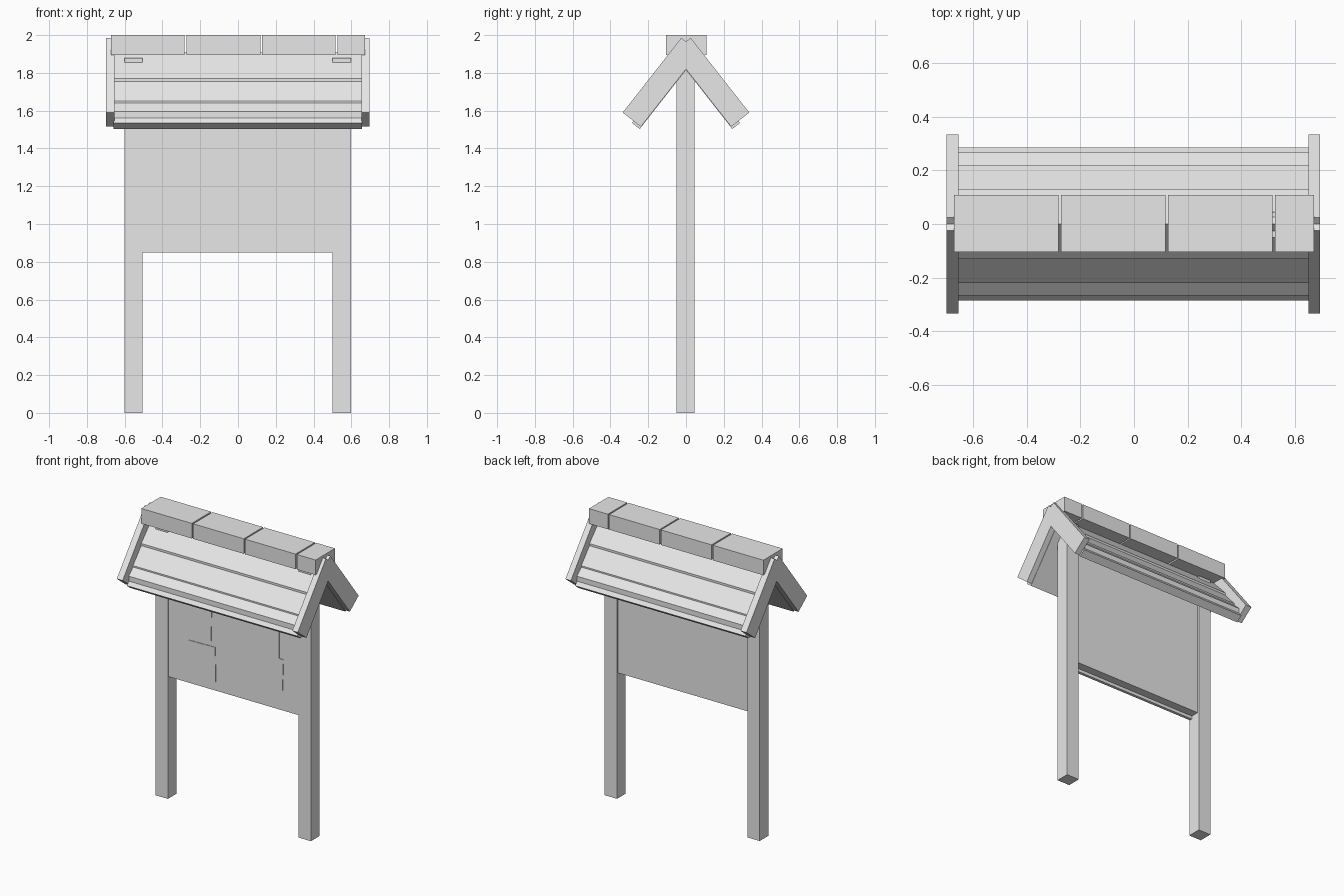
import bpy, bmesh, math

if "Cube" in bpy.data.objects:
    bpy.data.objects.remove(bpy.data.objects["Cube"])

grey = bpy.data.materials.new("plain_grey")
grey.diffuse_color = (0.8, 0.8, 0.8, 1)
grey.use_nodes = True
grey.node_tree.nodes["Principled BSDF"].inputs["Base Color"].default_value = grey.diffuse_color


def finish(name, bm):
    bmesh.ops.recalc_face_normals(bm, faces=bm.faces)
    me = bpy.data.meshes.new(name)
    bm.to_mesh(me)
    bm.free()
    me.materials.append(grey)
    ob = bpy.data.objects.new(name, me)
    bpy.context.collection.objects.link(ob)
    return ob


def box(name, x0, x1, y0, y1, z0, z1):
    bm = bmesh.new()
    bmesh.ops.create_cube(bm, size=1)
    for v in bm.verts:
        v.co.x = x0 if v.co.x < 0 else x1
        v.co.y = y0 if v.co.y < 0 else y1
        v.co.z = z0 if v.co.z < 0 else z1
    return finish(name, bm)


def extrude_x(name, profile, x0, x1):
    """Closed (y, z) profile extruded along x."""
    bm = bmesh.new()
    face = bm.faces.new([bm.verts.new((x0, y, z)) for y, z in profile])
    new = bmesh.ops.extrude_face_region(bm, geom=[face])["geom"]
    verts = [g for g in new if isinstance(g, bmesh.types.BMVert)]
    bmesh.ops.translate(bm, verts=verts, vec=(x1 - x0, 0, 0))
    return finish(name, bm)


def mirrored(half):
    """Complete a profile about y = 0; first and last points lie on the axis."""
    return half + [(-y, z) for y, z in reversed(half[1:-1])]


# Posts, their tops just poking through the roof
box("left_post", -0.60, -0.505, -0.05, 0.045, 0, 1.88)
box("right_post", 0.50, 0.597, -0.05, 0.045, 0, 1.88)

# Notice panel: thick backing and a slightly lower front sheet
box("backing_panel", -0.506, 0.501, -0.025, 0.033, 0.872, 1.78)
box("front_panel", -0.506, 0.501, -0.045, -0.025, 0.85, 1.78)

# Pinned paper sheets: x centre, z centre, width, height, tilt in degrees
sheets = [(-0.265, 1.40, 0.19, 0.42, 1), (-0.24, 1.03, 0.20, 0.24, -1),
          (-0.035, 1.37, 0.19, 0.42, 0), (0.245, 1.39, 0.21, 0.40, 0),
          (0.28, 1.09, 0.20, 0.24, 2)]
for i, (x, z, w, h, tilt) in enumerate(sheets):
    ob = box(f"paper_sheet_{i + 1}", -w / 2, w / 2, -0.002, 0.002, -h / 2, h / 2)
    ob.location = (x, -0.047, z)
    ob.rotation_euler.y = math.radians(tilt)

# Roof slopes with stepped boards
roof = [(0, 1.908), (0.13, 1.77), (0.13, 1.755), (0.22, 1.65), (0.22, 1.64),
        (0.267, 1.595), (0.267, 1.56), (0.286, 1.535), (0.245, 1.503), (0, 1.815)]
extrude_x("roof_boards", mirrored(roof), -0.658, 0.656)

# Gable end boards with a notch at the top
gable = [(0, 1.965), (0.025, 1.985), (0.335, 1.59), (0.239, 1.515), (0, 1.82)]
extrude_x("left_gable_board", mirrored(gable), -0.70, -0.655)
extrude_x("right_gable_board", mirrored(gable), 0.653, 0.695)

# Ridge caps along the top
for i, (x0, x1) in enumerate([(-0.672, -0.283), (-0.272, 0.118),
                              (0.128, 0.517), (0.527, 0.672)]):
    box(f"ridge_cap_{i + 1}", x0, x1, -0.105, 0.108, 1.895, 2.0)
